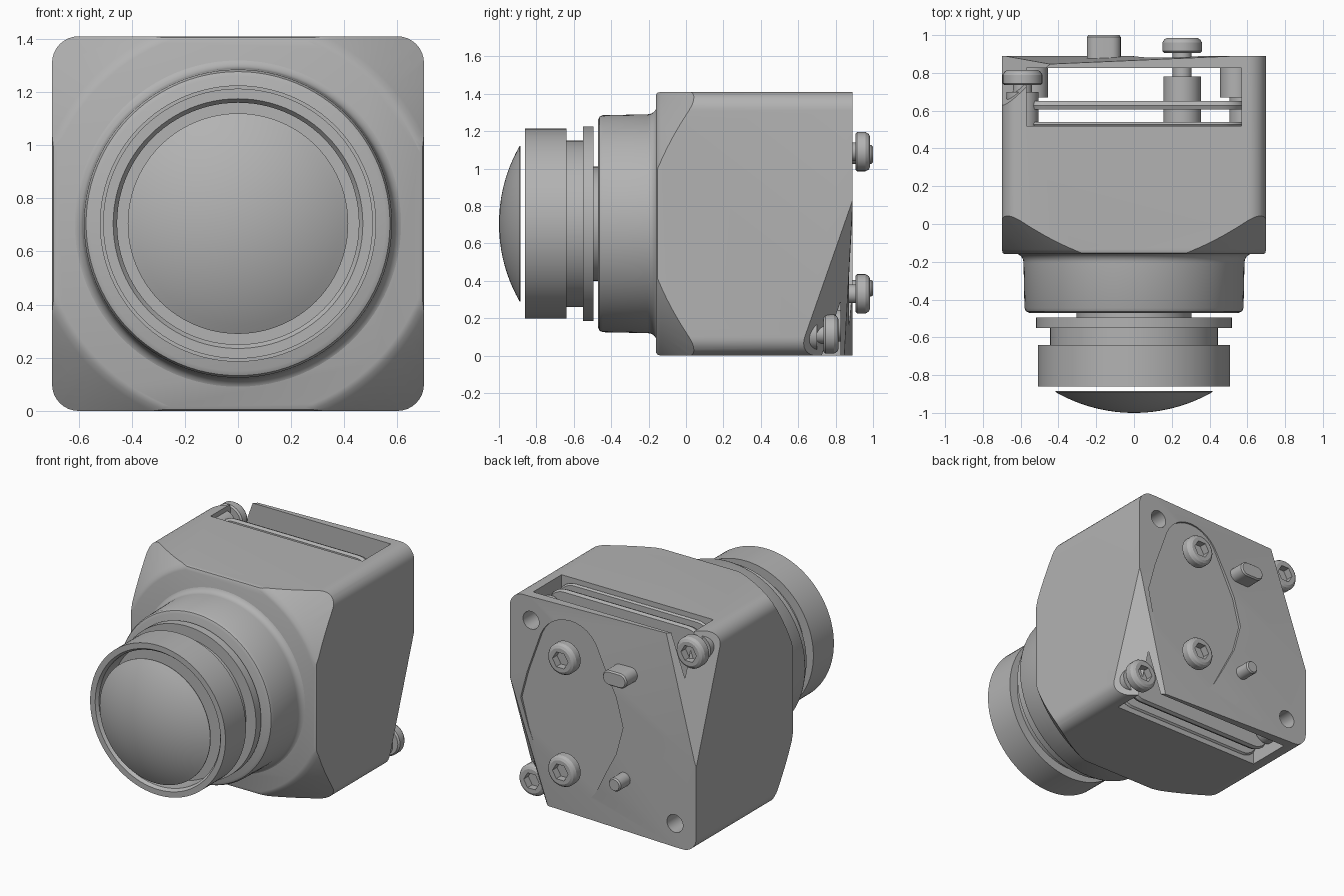
import bpy, bmesh
from math import sin, cos, pi, radians
from mathutils import Vector

if "Cube" in bpy.data.objects:
    bpy.data.objects.remove(bpy.data.objects["Cube"], do_unlink=True)

MID = 0.705          # height of the lens axis
GREY = (0.45, 0.45, 0.45, 1)
mat = bpy.data.materials.new("plain grey")
mat.use_nodes = True
mat.diffuse_color = GREY
mat.node_tree.nodes["Principled BSDF"].inputs["Base Color"].default_value = GREY


def finish(name, bm):
    bmesh.ops.recalc_face_normals(bm, faces=bm.faces)
    me = bpy.data.meshes.new(name)
    bm.to_mesh(me)
    bm.free()
    me.materials.append(mat)
    ob = bpy.data.objects.new(name, me)
    bpy.context.collection.objects.link(ob)
    return ob


def activate(ob):
    bpy.ops.object.select_all(action='DESELECT')
    ob.select_set(True)
    bpy.context.view_layer.objects.active = ob


def smooth(ob):
    activate(ob)
    bpy.ops.object.shade_smooth_by_angle(angle=radians(28))
    return ob


def lathe(name, profile, x=0, z=MID, n=64):
    """Turn (radius, y) points about an axis along y."""
    bm = bmesh.new()
    rings = [[bm.verts.new((x + r * cos(2 * pi * i / n), y, z + r * sin(2 * pi * i / n)))
              for i in range(n)] if r > 0 else [bm.verts.new((x, y, z))] * n
             for r, y in profile]
    for a, b in zip(rings, rings[1:]):
        for i in range(n):
            j = (i + 1) % n
            quad = list(dict.fromkeys((a[i], a[j], b[j], b[i])))
            if len(quad) > 2:
                bm.faces.new(quad)
    return finish(name, bm)


def rod(name, r, y0, y1, x, z, n=32):
    return lathe(name, [(0, y0), (r, y0), (r, y1), (0, y1)], x, z, n)


def hull(name, points):
    """Convex solid around points."""
    bm = bmesh.new()
    for p in points:
        bm.verts.new(p)
    out = bmesh.ops.convex_hull(bm, input=bm.verts)
    junk = {v for v in out["geom_interior"] + out["geom_unused"]
            if isinstance(v, bmesh.types.BMVert)}
    bmesh.ops.delete(bm, geom=list(junk), context='VERTS')
    bmesh.ops.dissolve_limit(bm, angle_limit=radians(0.5), verts=bm.verts, edges=bm.edges)
    return finish(name, bm)


def disc(x, z, r, y, n=32):
    return [Vector((x + r * cos(2 * pi * i / n), y, z + r * sin(2 * pi * i / n)))
            for i in range(n)]


def slab(hw, hh, r, y):
    """Outline points of a rounded rectangle at depth y."""
    return [p for sx in (-1, 1) for sz in (-1, 1)
            for p in disc(sx * (hw - r), MID + sz * (hh - r), r, y)]


def box(name, lo, hi):
    return hull(name, [(x, y, z) for x in (lo[0], hi[0])
                       for y in (lo[1], hi[1]) for z in (lo[2], hi[2])])


def boolean(ob, cutter, operation='DIFFERENCE'):
    cutter.hide_render = True
    mod = ob.modifiers.new("cut", 'BOOLEAN')
    mod.operation, mod.object, mod.solver = operation, cutter, 'EXACT'
    activate(ob)
    bpy.ops.object.modifier_apply(modifier=mod.name)
    bpy.data.objects.remove(cutter, do_unlink=True)


def turn(p, half):
    """Half turn about the lens axis."""
    return (-p[0], p[1], 2 * MID - p[2]) if half else tuple(p)


# Housing: rounded block with cone-shaped front corners
body = hull("housing", slab(.685, .69, .085, -.16) + slab(.695, .70, .095, -.153)
            + slab(.70, .705, .1, -.135) + slab(.70, .705, .1, .89))
boolean(body, lathe("front_cone", [(0, -.2), (.73, -.2), (.735, -.16), (.755, -.152),
                                   (.775, -.135), (1.3, .39), (1.3, 1), (0, 1)], n=96),
        'INTERSECT')

# Open slot through top and bottom, behind the back plate
boolean(body, box("slot", (-.57, .52, -.2), (.57, .825, 1.6)))

# Oblong recess in the back plate
SCREW_X, SCREW_Z = .255, (1.09, .33)
recess = []
for y in (.872, .95):
    recess += disc(.235, MID, .385, y, 12)
    for z in SCREW_Z:
        recess += disc(SCREW_X, z, .23, y)
boolean(body, hull("recess", recess))

# Slanted cuts at two opposite back corners, and holes in the other two
for half in (False, True):
    steep = [(.7, .88, .8), (.7, .6, 0), (.4, .89, 0)]
    shallow = [(.7, .89, .8), (-.55, .89, 0), (.6, .84, 0)]
    for tri in (steep, shallow):
        a, b, c = (Vector(p) for p in tri)
        normal = (b - a).cross(c - a).normalized()
        normal *= 1 if normal.y > 0 else -1
        middle = (a + b + c) / 3
        base = [middle + (p - middle) * 1.25 for p in (a, b, c)]
        points = base + [p + normal * .6 for p in base]
        boolean(body, hull("corner_cut", [turn(p, half) for p in points]))
    hx, _, hz = turn((.54, 0, 1.25), half)
    boolean(body, rod("hole", .06, .66, 1, hx, hz))
    smooth(lathe("hole_sleeve", [(.06, .67), (.085, .67), (.085, .86), (.06, .86),
                                 (.06, .67)], hx, hz, 32))
smooth(body)

# Front collar with a filleted root
fillet = [(.635 - .05 * sin(a * pi / 12), -.155 - .05 * (1 - cos(a * pi / 12)))
          for a in range(7)]
smooth(lathe("collar", [(0, -.14), (.635, -.14)] + fillet
             + [(.58, -.445), (.572, -.462), (.555, -.47), (0, -.47)], n=96))

# Lens barrel: neck, flange, step and hollow front ring
smooth(lathe("lens_barrel", [(0, -.46), (.305, -.46), (.305, -.495), (.52, -.495),
                             (.52, -.55), (.445, -.55), (.445, -.64), (.508, -.64),
                             (.508, -.86), (.47, -.86), (.455, -.84), (.455, -.7),
                             (0, -.7)], n=96))

# Domed front glass
R = (.415 ** 2 + .11 ** 2) / .22
dome = [(.415 * k / 12, -1 + R - (R * R - (.415 * k / 12) ** 2) ** .5) for k in range(13)]
smooth(lathe("front_glass", dome + [(.415, -.885), (0, -.885)], n=96))

# Circuit boards inside the slot
for name, y0, y1 in (("rear_board", .605, .65), ("front_board", .515, .54)):
    smooth(hull(name, slab(.58, .665, .12, y0) + slab(.58, .665, .12, y1)
                + slab(.59, .675, .13, (y0 + y1) / 2)))


def screw(name, x, z, y, root):
    """Pan-head screw with a six-sided socket; y is the underside of the head."""
    head = lathe(name, [(0, root), (.05, root), (.05, y), (.095, y), (.105, y + .01),
                        (.105, y + .055), (.095, y + .072), (.08, y + .08), (0, y + .08)],
                 x, z, 32)
    boolean(head, rod("socket", .058, y + .03, y + .2, x, z, 6))
    smooth(head)


# Plate screws with their posts
for i, z in enumerate(SCREW_Z):
    screw(("upper", "lower")[i] + "_plate_screw", SCREW_X, z, .905, .6)
    smooth(rod("screw_post", .1, .52, .78, SCREW_X, z))

# Corner screws with their bosses
for half, name in ((False, "left_corner_screw"), (True, "right_corner_screw")):
    x, _, z = turn((.59, 0, .115), half)
    screw(name, x, z, .735, .55)
    smooth(rod("corner_boss", .085, .52, .7, x, z))

# Oblong button and round pin on the back plate
button = []
for r, y in ((.05, .86), (.05, .99), (.042, 1)):
    for x in (-.2, -.12):
        button += disc(x, 1.075, r, y, 24)
smooth(hull("button", button))
smooth(lathe("round_pin", [(0, .86), (.045, .86), (.045, .99), (.037, 1), (0, 1)],
             -.16, .36, 24))
